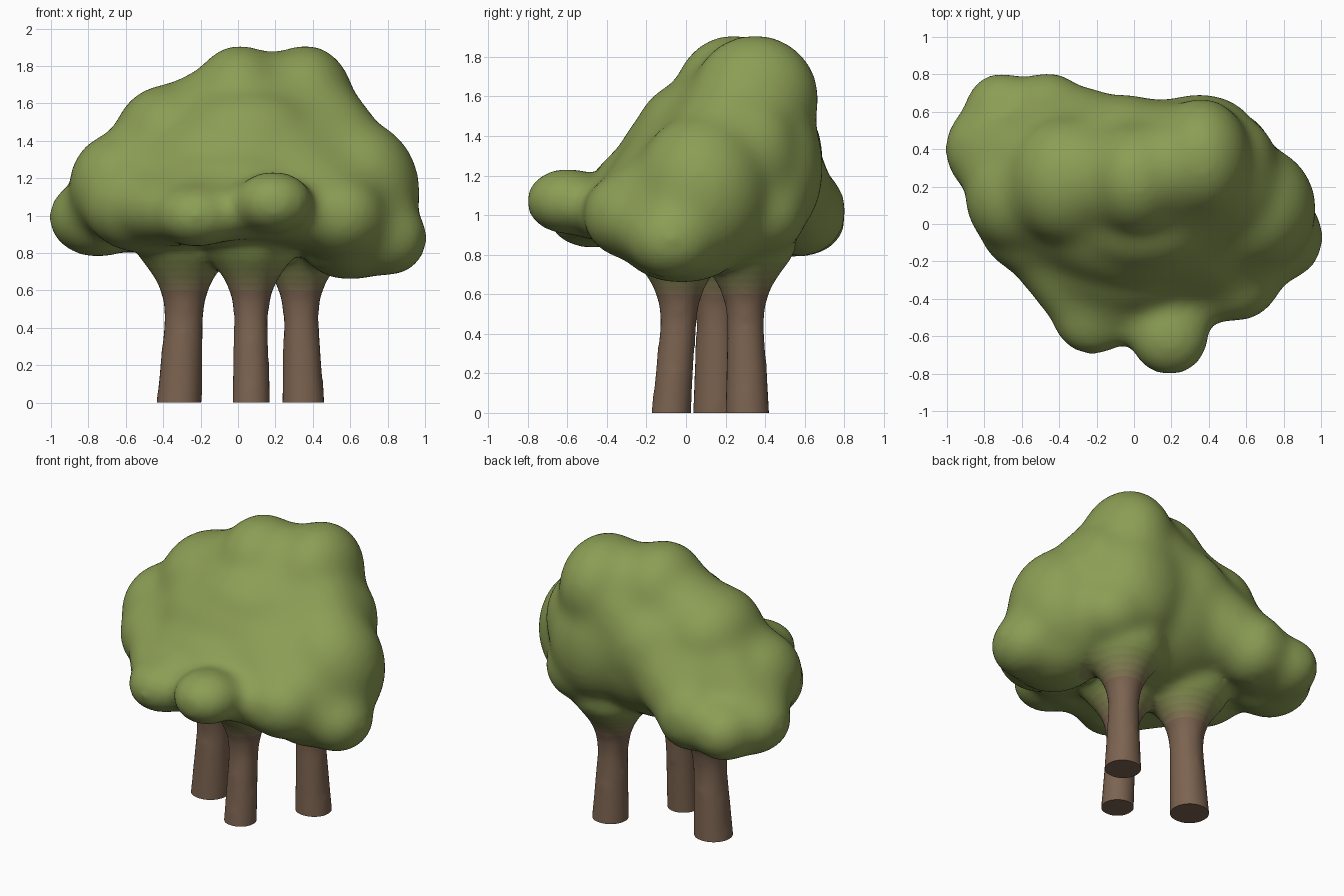
import bpy, bmesh, math
from mathutils import Matrix, Vector

if "Cube" in bpy.data.objects:
    bpy.data.objects.remove(bpy.data.objects["Cube"])

# Foliage lobes: centre x, y, z, then radii x, y, z
LOBES = {
    "crown_r": (0.36, 0.35, 1.59, 0.25, 0.31, 0.31),
    "crown_l": (0.01, 0.24, 1.59, 0.25, 0.29, 0.31),
    "shoulder": (-0.36, 0.23, 1.41, 0.29, 0.33, 0.28),
    "slope": (0.05, 0.05, 1.41, 0.40, 0.29, 0.26),
    "core": (0.00, 0.15, 1.20, 0.60, 0.50, 0.43),
    "left": (-0.64, 0.15, 1.16, 0.25, 0.29, 0.27),
    "left_tip": (-0.75, 0.40, 0.99, 0.25, 0.25, 0.20),
    "back_left_a": (-0.71, 0.58, 0.98, 0.19, 0.22, 0.18),
    "back_left_b": (-0.46, 0.58, 1.02, 0.20, 0.22, 0.22),
    "left_front": (-0.50, 0.00, 1.06, 0.32, 0.27, 0.25),
    "right": (0.64, 0.08, 1.12, 0.32, 0.33, 0.38),
    "right_top": (0.57, 0.32, 1.32, 0.18, 0.23, 0.28),
    "right_tip": (0.80, -0.07, 0.88, 0.20, 0.22, 0.19),
    "right_low": (0.60, -0.02, 0.86, 0.26, 0.30, 0.19),
    "right_front": (0.54, -0.28, 1.00, 0.24, 0.23, 0.21),
    "back": (0.35, 0.45, 1.24, 0.30, 0.23, 0.36),
    "back_low": (0.49, 0.37, 1.01, 0.24, 0.23, 0.21),
    "back_mid": (-0.05, 0.43, 1.30, 0.28, 0.25, 0.30),
    "front": (-0.02, -0.18, 1.10, 0.46, 0.29, 0.26),
    "front_mid": (0.18, -0.43, 1.03, 0.24, 0.17, 0.15),
    "front_r": (0.19, -0.60, 1.07, 0.20, 0.20, 0.155),
    "front_l": (-0.22, -0.48, 1.00, 0.21, 0.21, 0.155),
}
# Groups of lobes whose valleys are filled
GROUPS = [
    ("crown_r", "crown_l", "slope"), ("crown_l", "slope", "shoulder"),
    ("crown_r", "crown_l", "back", "back_mid"), ("crown_l", "shoulder", "back_mid"),
    ("crown_r", "right_top", "right"), ("right", "right_top", "back"),
    ("crown_r", "right_top", "back"), ("right", "back", "back_low"),
    ("right_low", "back_low", "right"),
    ("crown_r", "slope", "right"), ("slope", "right", "right_front"),
    ("slope", "front", "right_front"), ("slope", "shoulder", "front"),
    ("shoulder", "left", "left_front", "front"), ("left", "left_tip", "shoulder"),
    ("left_tip", "back_left_a", "back_left_b"), ("shoulder", "back_left_b", "left"),
    ("shoulder", "back_left_b", "back_mid"),
    ("left", "left_tip", "back_left_b"), ("right", "right_tip", "right_low", "right_front"),
    ("front", "front_l"), ("front_l", "left_front", "front"), ("front", "right_front"),
    ("front_mid", "right_front"), ("front_mid", "front_l"),
]
INFLATE = 0.017   # makes up for shrinkage in smoothing

# Trunks: base centre, upper centre, base radius, neck radius
TRUNKS = [
    ((-0.315, 0.155), (-0.287, 0.155), 0.107, 0.088),
    ((0.070, -0.075), (0.070, -0.035), 0.087, 0.077),
    ((0.350, 0.310), (0.335, 0.300), 0.099, 0.079),
]
FLARE = [(0.45, 0.0), (0.55, 0.01), (0.64, 0.04), (0.71, 0.085), (0.80, 0.155), (0.95, 0.17)]


def add_lobe(bm, lobe, scale=1.0):
    x, y, z, rx, ry, rz = lobe
    size = Matrix.Diagonal((*[(r + INFLATE) * scale for r in (rx, ry, rz)], 1))
    bmesh.ops.create_icosphere(bm, subdivisions=4, radius=1,
                               matrix=Matrix.Translation((x, y, z)) @ size)


def add_fill(bm, names, scale=0.88):
    points = bmesh.new()
    for n in names:
        add_lobe(points, LOBES[n], scale)
    cloud = bmesh.new()
    for v in points.verts:
        cloud.verts.new(v.co)
    bmesh.ops.convex_hull(cloud, input=cloud.verts[:])
    bmesh.ops.delete(cloud, geom=[v for v in cloud.verts if not v.link_faces], context='VERTS')
    tmp = bpy.data.meshes.new("fill")
    cloud.to_mesh(tmp)
    bm.from_mesh(tmp)
    bpy.data.meshes.remove(tmp)
    points.free()
    cloud.free()


def add_trunk(bm, base, top, r0, r1, sides=32):
    profile = [(-0.12, r0 + 0.005), (0.0, r0)] + [(z, r1 + dr) for z, dr in FLARE]
    rings = []
    for z, r in profile:
        c = Vector(base).lerp(Vector(top), min(z / 0.5, 1.0))
        rings.append([bm.verts.new((c.x + (r + INFLATE) * math.cos(2 * math.pi * i / sides),
                                    c.y + (r + INFLATE) * math.sin(2 * math.pi * i / sides), z))
                      for i in range(sides)])
    for a, b in zip(rings, rings[1:]):
        for i in range(sides):
            j = (i + 1) % sides
            bm.faces.new((a[i], a[j], b[j], b[i]))
    bm.faces.new(rings[0][::-1])
    bm.faces.new(rings[-1])


def melt(ob, bm, iterations):
    """Voxel-union the parts in bm and smooth them into one skin."""
    mesh = bpy.data.meshes.new(ob.name)
    bm.to_mesh(mesh)
    bm.free()
    ob.data = mesh
    remesh = ob.modifiers.new("skin", 'REMESH')
    remesh.mode = 'VOXEL'
    remesh.voxel_size = 0.024
    smooth = ob.modifiers.new("soften", 'SMOOTH')
    smooth.factor = 0.5
    smooth.iterations = iterations
    bpy.context.view_layer.update()
    deps = bpy.context.evaluated_depsgraph_get()
    skin = bpy.data.meshes.new_from_object(ob.evaluated_get(deps))
    ob.modifiers.clear()
    ob.data = skin
    return skin


tree = bpy.data.objects.new("tree_cluster", bpy.data.meshes.new("tree_cluster"))
bpy.context.collection.objects.link(tree)

# Canopy first, then canopy and trunks together
bm = bmesh.new()
for lobe in LOBES.values():
    add_lobe(bm, lobe)
for group in GROUPS:
    add_fill(bm, group)
canopy = melt(tree, bm, 25)
bm = bmesh.new()
bm.from_mesh(canopy)
for trunk in TRUNKS:
    add_trunk(bm, *trunk)
skin = melt(tree, bm, 20)

# Bands from bark to leaf colour
bark, leaf = Vector((0.20, 0.125, 0.08)), Vector((0.26, 0.34, 0.09))
CUTS = [0.60, 0.64, 0.68, 0.72, 0.76]
skin.materials.clear()
for i in range(len(CUTS) + 1):
    mat = bpy.data.materials.new("bark" if i == 0 else "leaf_blend_%d" % i)
    mat.diffuse_color = (*bark.lerp(leaf, i / len(CUTS)), 1)
    mat.use_nodes = True
    mat.node_tree.nodes["Principled BSDF"].inputs["Base Color"].default_value = mat.diffuse_color
    skin.materials.append(mat)

bm = bmesh.new()
bm.from_mesh(skin)


def cut(z, clear=False):
    bmesh.ops.bisect_plane(bm, geom=bm.verts[:] + bm.edges[:] + bm.faces[:], dist=1e-5,
                           plane_co=(0, 0, z), plane_no=(0, 0, 1), clear_inner=clear)


# Flat trunk ends on the ground, band edges above
cut(0.0, clear=True)
for z in CUTS:
    cut(z)
for f in bm.faces:
    f.smooth = True
    c = f.calc_center_median()
    near = min((c.xy - Vector(t[1])).length for t in TRUNKS)
    f.material_index = sum(c.z > z for z in CUTS) if near < 0.27 else len(CUTS)
ends = bmesh.ops.holes_fill(bm, edges=[e for e in bm.edges if e.is_boundary], sides=0)
for f in ends["faces"]:
    f.smooth = False
    f.material_index = 0
bmesh.ops.recalc_face_normals(bm, faces=bm.faces[:])
bm.to_mesh(skin)
bm.free()
